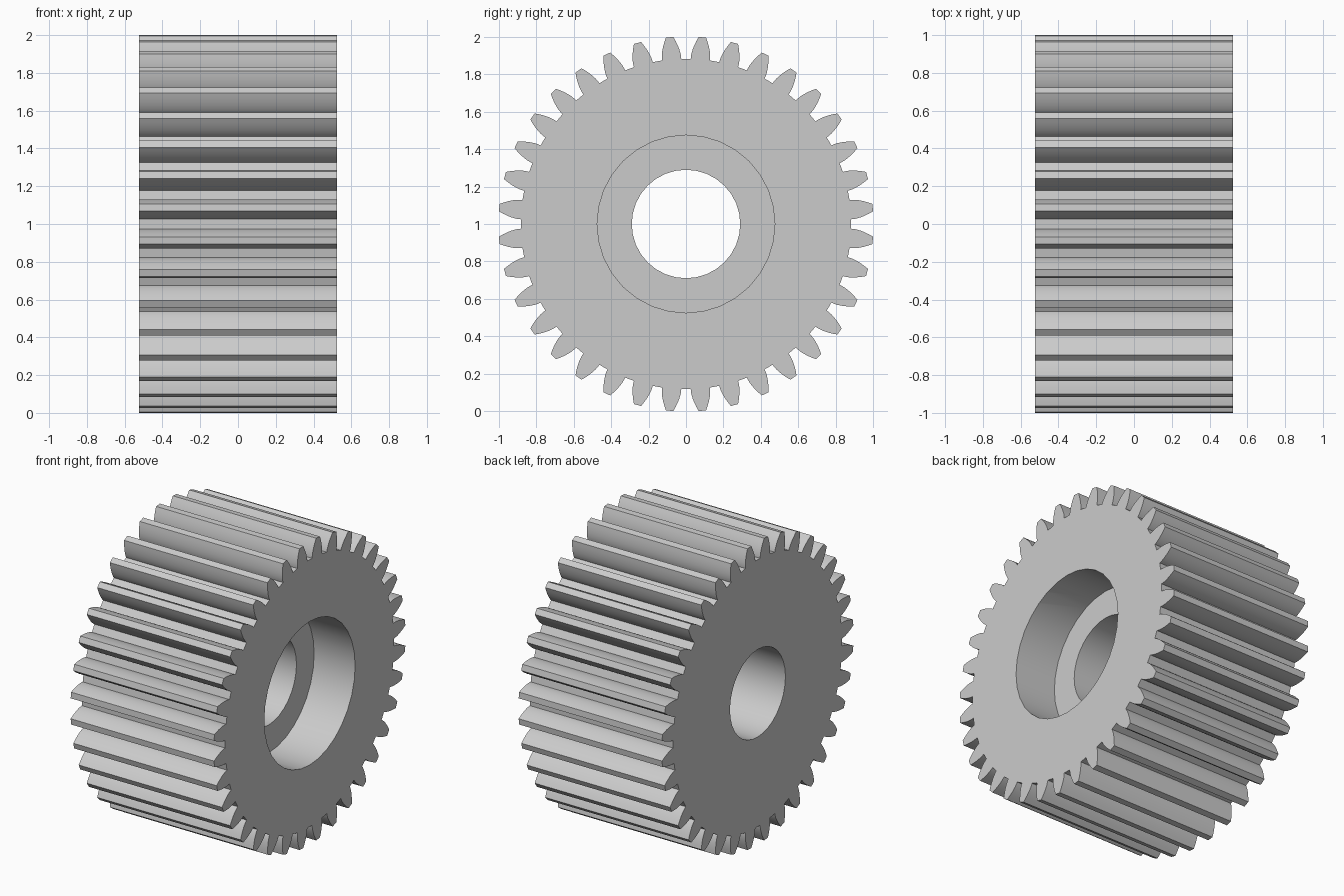
import bpy, bmesh, math
from mathutils import Matrix

if "Cube" in bpy.data.objects:
    bpy.data.objects.remove(bpy.data.objects["Cube"])

TEETH, MODULE, WIDTH = 36, 0.05275, 1.05
BORE_R, RECESS_R, RECESS_DEPTH = 0.29, 0.475, 0.30
FLANK_STEPS = 5

pitch_r = MODULE * TEETH / 2
tip_r, root_r = pitch_r + MODULE, pitch_r - 1.25 * MODULE
pressure = math.radians(20)
base_r = pitch_r * math.cos(pressure)


def involute(angle):
    return math.tan(angle) - angle


def half_angle(r):
    """Half the angle a tooth spans at radius r."""
    at_pitch = math.pi / (2 * TEETH) + involute(pressure)
    return at_pitch - involute(math.acos(min(1, base_r / r)))


# One flank from root to tip, mirrored to make a tooth
radii = [root_r] + [base_r + (tip_r - base_r) * i / FLANK_STEPS
                    for i in range(FLANK_STEPS + 1)]
flank = [(r, half_angle(r)) for r in radii]
tooth = [(r, -a) for r, a in flank] + [(r, a) for r, a in reversed(flank)]

# Toothed body, extruded along x
bm = bmesh.new()
outline = []
for i in range(TEETH):
    centre = (i + 0.5) * math.tau / TEETH
    for r, a in tooth:
        outline.append(bm.verts.new((-WIDTH / 2, r * math.cos(centre + a),
                                     1 + r * math.sin(centre + a))))
cap = bm.faces.new(outline)
side = bmesh.ops.extrude_face_region(bm, geom=[cap], use_keep_orig=True)
bmesh.ops.translate(bm, vec=(WIDTH, 0, 0),
                    verts=[v for v in side["geom"] if isinstance(v, bmesh.types.BMVert)])
bmesh.ops.recalc_face_normals(bm, faces=bm.faces)
mesh = bpy.data.meshes.new("gear_wheel")
bm.to_mesh(mesh)
bm.free()
gear = bpy.data.objects.new("gear_wheel", mesh)
bpy.context.collection.objects.link(gear)

# Metal colour
metal = bpy.data.materials.new("light_grey_metal")
metal.use_nodes = True
colour = (0.6, 0.6, 0.6, 1)
metal.diffuse_color = colour
metal.node_tree.nodes["Principled BSDF"].inputs["Base Color"].default_value = colour
mesh.materials.append(metal)


def cut_hole(name, radius, x0, x1):
    """Bore a round hole along x from x0 to x1."""
    bm = bmesh.new()
    place = Matrix.Translation(((x0 + x1) / 2, 0, 1)) @ Matrix.Rotation(math.pi / 2, 4, "Y")
    bmesh.ops.create_cone(bm, cap_ends=True, segments=32, radius1=radius,
                          radius2=radius, depth=x1 - x0, matrix=place)
    cutter_mesh = bpy.data.meshes.new(name)
    bm.to_mesh(cutter_mesh)
    bm.free()
    cutter_mesh.materials.append(metal)
    cutter = bpy.data.objects.new(name, cutter_mesh)
    cutter.hide_render = True
    bpy.context.collection.objects.link(cutter)
    cut = gear.modifiers.new(name, "BOOLEAN")
    cut.operation, cut.solver, cut.object = "DIFFERENCE", "EXACT", cutter
    bpy.ops.object.modifier_apply(modifier=name)
    bpy.data.objects.remove(cutter)


bpy.ops.object.select_all(action="DESELECT")
gear.select_set(True)
bpy.context.view_layer.objects.active = gear

# Through bore and the wider recess on the left end
cut_hole("bore_cutter", BORE_R, -WIDTH, WIDTH)
cut_hole("recess_cutter", RECESS_R, WIDTH / 2 - RECESS_DEPTH, WIDTH)

bpy.ops.object.shade_smooth_by_angle(angle=math.radians(30))
